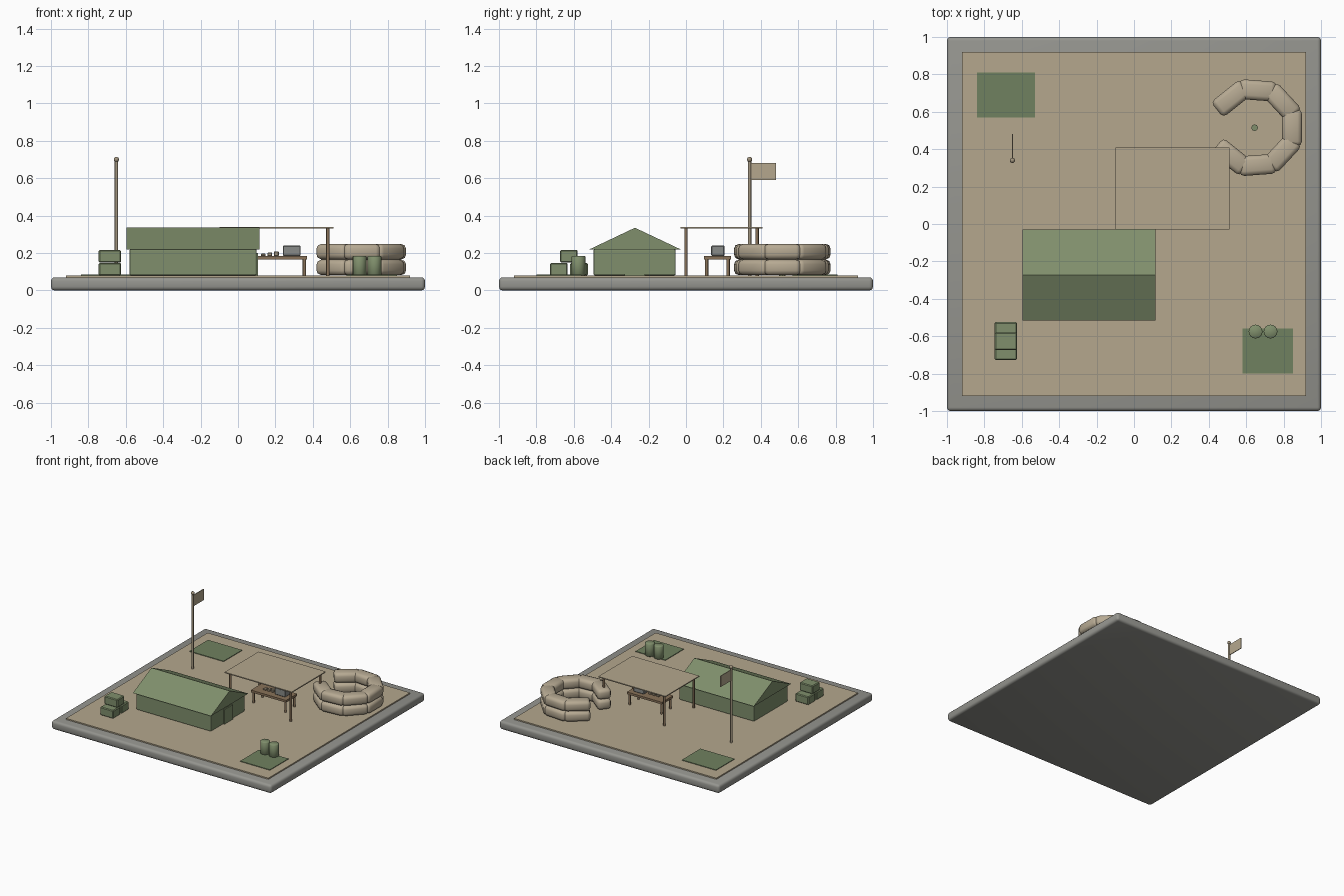
import bpy, bmesh, math
from mathutils import Vector

old = bpy.data.objects.get("Cube")
if old:
    bpy.data.objects.remove(old, do_unlink=True)


def material(name, r, g, b):
    m = bpy.data.materials.new(name)
    m.use_nodes = True
    m.diffuse_color = (r, g, b, 1)
    m.node_tree.nodes["Principled BSDF"].inputs["Base Color"].default_value = (r, g, b, 1)
    return m


STONE = material("stone grey", 0.30, 0.30, 0.275)
SAND = material("sand", 0.46, 0.39, 0.27)
BAG = material("sandbag tan", 0.47, 0.40, 0.29)
GREEN = material("canvas green", 0.215, 0.275, 0.15)
GRASS = material("mat green", 0.16, 0.22, 0.115)
WOOD = material("wood brown", 0.25, 0.17, 0.10)
POLE = material("pole tan", 0.36, 0.30, 0.21)
METAL = material("metal grey", 0.25, 0.26, 0.25)


def finish(name, bm, mat, bevel=0, segments=2):
    if bevel:
        bmesh.ops.bevel(bm, geom=bm.edges[:], offset=bevel, segments=segments,
                        profile=0.5, affect='EDGES')
    bmesh.ops.recalc_face_normals(bm, faces=bm.faces[:])
    mesh = bpy.data.meshes.new(name)
    bm.to_mesh(mesh)
    bm.free()
    mesh.materials.append(mat)
    ob = bpy.data.objects.new(name, mesh)
    bpy.context.collection.objects.link(ob)
    return ob


def box(name, x, y, z, mat, bevel=0, segments=2):
    """Box from (low, high) ranges on each axis."""
    bm = bmesh.new()
    bmesh.ops.create_cube(bm, size=1)
    for v in bm.verts:
        v.co = Vector([(lo + hi) / 2 + c * (hi - lo) for c, (lo, hi) in zip(v.co, (x, y, z))])
    return finish(name, bm, mat, bevel, segments)


def rod(name, x, y, z, radius, mat, sides=8, bevel=0):
    """Upright cylinder over the height range z."""
    bm = bmesh.new()
    bmesh.ops.create_cone(bm, cap_ends=True, segments=sides, radius1=radius,
                          radius2=radius, depth=z[1] - z[0])
    if bevel:
        rims = [e for e in bm.edges if abs(e.verts[0].co.z - e.verts[1].co.z) < 1e-5]
        bmesh.ops.bevel(bm, geom=rims, offset=bevel, segments=1, affect='EDGES')
    bmesh.ops.translate(bm, verts=bm.verts[:], vec=(x, y, sum(z) / 2))
    return finish(name, bm, mat)


# Ground
TOP = 0.08
box("base_slab", (-1, 1), (-1, 1), (0, 0.07), STONE, 0.02, 3)
box("sand_floor", (-0.92, 0.92), (-0.92, 0.92), (0.06, TOP), SAND)
box("back_mat", (-0.84, -0.53), (0.57, 0.81), (0.075, 0.085), GRASS)
box("front_mat", (0.58, 0.85), (-0.80, -0.56), (0.075, 0.085), GRASS)

# Tent with a gabled roof
box("tent_walls", (-0.58, 0.10), (-0.495, -0.055), (TOP, 0.22), GREEN, 0.008)
box("tent_door", (0.09, 0.108), (-0.33, -0.22), (TOP, 0.20), GREEN)
bm = bmesh.new()
gable = [bm.verts.new((-0.595, y, z)) for y, z in ((-0.515, 0.22), (-0.03, 0.22), (-0.273, 0.335))]
face = bm.faces.new(gable)
ext = bmesh.ops.extrude_face_region(bm, geom=[face])
bmesh.ops.translate(bm, verts=[g for g in ext["geom"] if isinstance(g, bmesh.types.BMVert)],
                    vec=(0.71, 0, 0))
finish("tent_roof", bm, GREEN)

# Canopy on four posts
box("canopy", (-0.10, 0.51), (-0.03, 0.41), (0.331, 0.339), SAND)
for x in (-0.07, 0.48):
    for y in (0.0, 0.38):
        rod("canopy_post", x, y, (TOP, 0.333), 0.009, WOOD)

# Table with equipment
box("table_top", (0.05, 0.37), (0.095, 0.24), (0.166, 0.184), WOOD)
for x in (0.065, 0.355):
    for y in (0.11, 0.225):
        rod("table_leg", x, y, (TOP, 0.17), 0.009, WOOD)
box("radio", (0.24, 0.335), (0.135, 0.205), (0.184, 0.24), METAL, 0.004, 1)
for x, h in ((0.135, 0.012), (0.17, 0.018), (0.205, 0.024)):
    box("table_item", (x - 0.013, x + 0.013), (0.15, 0.18), (0.184, 0.184 + h), POLE, 0.003, 1)

# Flagpole
rod("flag_pole", -0.65, 0.34, (TOP, 0.70), 0.009, POLE)
bm = bmesh.new()
bmesh.ops.create_uvsphere(bm, u_segments=12, v_segments=8, radius=0.014)
bmesh.ops.translate(bm, verts=bm.verts[:], vec=(-0.65, 0.34, 0.70))
finish("flag_pole_ball", bm, POLE)
box("flag", (-0.653, -0.647), (0.345, 0.48), (0.59, 0.68), SAND)

# Sandbag ring, open toward the tent side
CX, CY, RING = 0.645, 0.515, 0.20
STEP = math.radians(300 / 7)
for layer in range(2):
    z = TOP + 0.002 + layer * 0.084
    for i in range(-3, 4):
        bag = box("sandbag", (-0.053, 0.053), (-0.098, 0.098), (0, 0.082), BAG, 0.024, 2)
        bag.location = (CX + RING * math.cos(i * STEP), CY + RING * math.sin(i * STEP), z)
        bag.rotation_euler.z = i * STEP
rod("ring_post", CX, CY, (TOP, 0.16), 0.018, GREEN, 8)

# Barrels
for x in (0.65, 0.73):
    rod("barrel", x, -0.575, (TOP, 0.185), 0.037, GREEN, 16, 0.004)

# Stacked crates
for y, z in ((-0.68, TOP), (-0.572, TOP), (-0.626, 0.149)):
    box("crate", (-0.745, -0.625), (y - 0.047, y + 0.047), (z, z + 0.067), GREEN, 0.006, 1)

# Smooth the rounded parts
bpy.ops.object.select_all(action='DESELECT')
for ob in bpy.context.scene.objects:
    if ob.type == 'MESH' and ob.name.split(".")[0] in {
            "base_slab", "sandbag", "barrel", "flag_pole", "flag_pole_ball", "canopy_post", "table_leg"}:
        ob.select_set(True)
        bpy.context.view_layer.objects.active = ob
bpy.ops.object.shade_smooth_by_angle(angle=math.radians(50))
